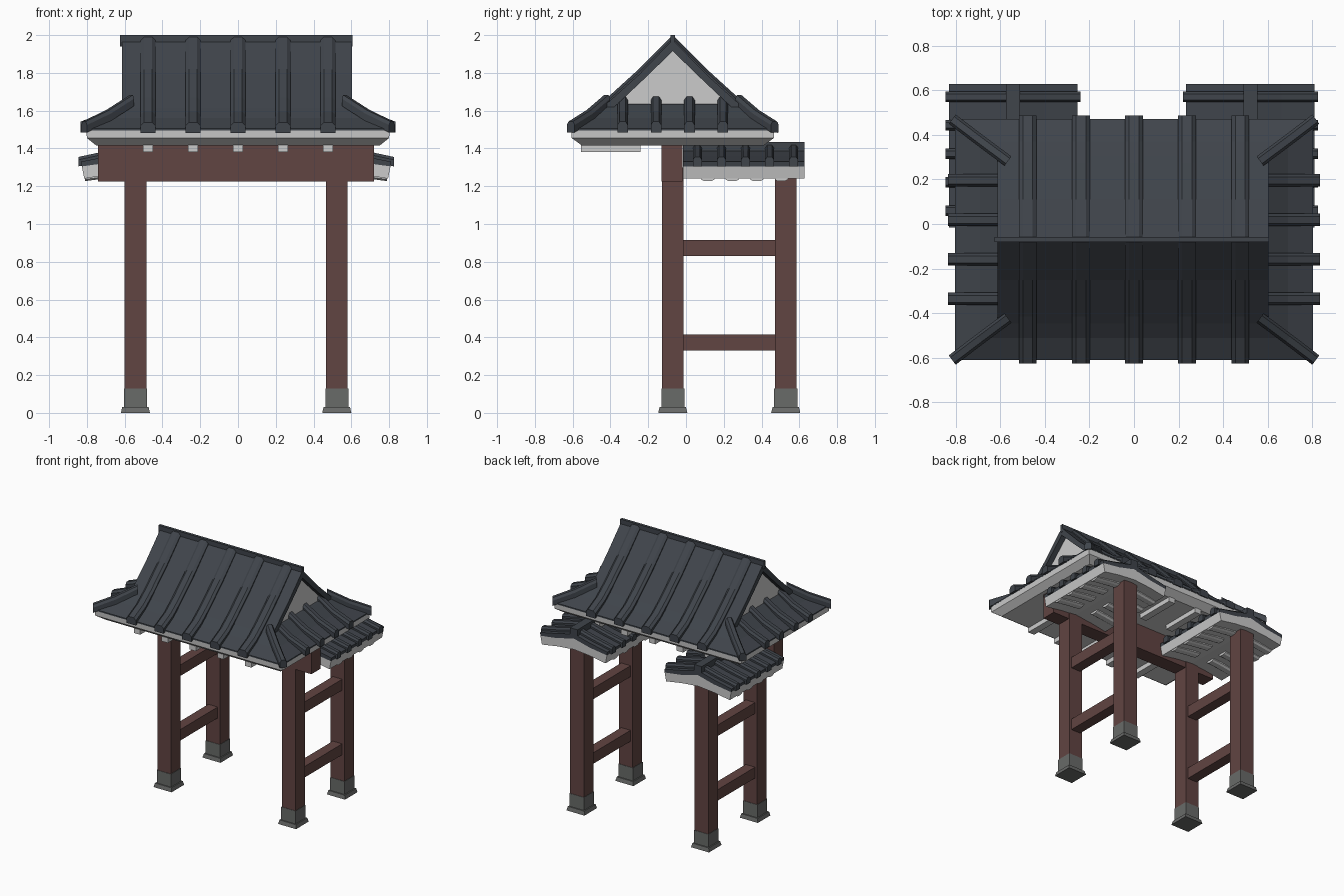
import bpy, bmesh
from mathutils import Vector

if "Cube" in bpy.data.objects:
    bpy.data.objects.remove(bpy.data.objects["Cube"])

CX, CY = -0.01, -0.07      # middle of the gate posts / main ridge line


def material(name, r, g, b):
    m = bpy.data.materials.new(name)
    m.diffuse_color = (r, g, b, 1)
    m.use_nodes = True
    m.node_tree.nodes["Principled BSDF"].inputs["Base Color"].default_value = m.diffuse_color
    return m


TILE = material("dark_tile", 0.05, 0.058, 0.07)
WOOD = material("red_wood", 0.12, 0.058, 0.054)
PLASTER = material("pale_plaster", 0.52, 0.52, 0.52)
STONE = material("grey_stone", 0.14, 0.145, 0.14)


def loft(name, rings, mat):
    """Closed flat-shaded solid through rings of equal point count."""
    bm = bmesh.new()
    vs = [[bm.verts.new(p) for p in r] for r in rings]
    n = len(rings[0])
    for a, b in zip(vs, vs[1:]):
        for i in range(n):
            j = (i + 1) % n
            bm.faces.new((a[i], a[j], b[j], b[i]))
    bm.faces.new(vs[0])
    bm.faces.new(vs[-1])
    bmesh.ops.recalc_face_normals(bm, faces=bm.faces)
    me = bpy.data.meshes.new(name)
    bm.to_mesh(me)
    bm.free()
    me.materials.append(mat)
    ob = bpy.data.objects.new(name, me)
    bpy.context.collection.objects.link(ob)
    return ob


def rect(cx, cy, hx, hy, z):
    return [(cx - hx, cy - hy, z), (cx + hx, cy - hy, z),
            (cx + hx, cy + hy, z), (cx - hx, cy + hy, z)]


def box(name, x0, x1, y0, y1, z0, z1, mat):
    c = ((x0 + x1) / 2, (y0 + y1) / 2, abs(x1 - x0) / 2, abs(y1 - y0) / 2)
    return loft(name, [rect(*c, z0), rect(*c, z1)], mat)


def rib(name, path, side, w, h, mat=TILE, sink=0.02):
    """Half-octagon tile cover swept along a path."""
    sec = [(-w, -sink), (-w, h * .5), (-w * .55, h), (w * .55, h), (w, h * .5), (w, -sink)]
    side = Vector(side).normalized()
    loft(name, [[Vector(p) + side * a + Vector((0, 0, b)) for a, b in sec] for p in path], mat)


def mirrored(half):
    """Mirror a half profile of (distance, z) starting on the centre line."""
    return [(-d, z) for d, z in reversed(half[1:])] + half


# posts, stone bases and side rails
for s, tag in ((-1, "left"), (1, "right")):
    x = CX + s * 0.533
    for y, end, top in ((CY, "front", 1.3), (0.528, "back", 1.3)):
        box(f"{end}_{tag}_post", x - .058, x + .058, y - .058, y + .058, 0.1, top, WOOD)
        loft(f"{end}_{tag}_base", [rect(x, y, .077, .077, 0), rect(x, y, .07, .07, .03),
                                   rect(x, y, .061, .061, .03), rect(x, y, .061, .061, .13)], STONE)
    for z in (0.33, 0.83):
        box(f"{tag}_rail", x - .04, x + .04, -.03, .49, z, z + .085, WOOD)

# lintel beam
box("lintel_beam", CX - .73, CX + .73, CY - .06, CY + .052, 1.225, 1.425, WOOD)

# main roof: pale eave board, lower hipped skirt
loft("eave_board", [rect(0, CY, .75, .48, 1.415), rect(0, CY, .80, .535, 1.455),
                    rect(0, CY, .803, .538, 1.5)], PLASTER)
SLOPE = [(0, 1.965), (.18, 1.785), (.345, 1.635), (.44, 1.56), (.54, 1.502)]
loft("hip_skirt", [rect(0, CY, .803, .54, 1.495), rect(0, CY, .803, .54, 1.505),
                   rect(0, CY, .69, .44, 1.56), rect(0, CY, .58, .345, 1.635)], TILE)

# upper gabled tile sheet and the pale gable wall inside it
outer = mirrored([(0, 1.975), (.18, 1.79), (.375, 1.615)])
inner = mirrored([(0, 1.915), (.16, 1.76), (.33, 1.60)])
sheet = outer + inner[::-1]
loft("gable_tile_sheet", [[(x, CY + d, z) for d, z in sheet] for x in (-.613, .603)], TILE)
wall = mirrored([(0, 1.93), (.33, 1.615)])
loft("gable_wall", [[(x, CY + d, z) for d, z in wall] for x in (-.572, .562)], PLASTER)
box("main_ridge", -.625, .605, CY - .011, CY + .011, 1.94, 2.0, TILE)

for s in (-1, 1):
    # tile covers and rafters on front and back slopes
    for i in range(-2, 3):
        x = i * 0.238
        path = [(x, CY + s * d, z) for d, z in SLOPE[:-1] + [(.556, 1.502)]]
        rib("slope_tile_cover", path, (1, 0, 0), .04, .035)
        box("eave_rafter", x - .027, x + .027, CY + s * .17, CY + s * .485, 1.38, 1.43, PLASTER)
    # tile covers on the side skirts
    for i in range(4):
        y = CY + (i - 1.5) * 0.177
        path = [(s * .55, y, 1.645), (s * .69, y, 1.56), (s * .833, y, 1.505)]
        rib("skirt_tile_cover", path, (0, 1, 0), .028, .037)
    # corner hip ridges
    for t in (-1, 1):
        path = [(s * .565, CY + t * .352, 1.645), (s * .69, CY + t * .445, 1.565),
                (s * .815, CY + t * .54, 1.505)]
        rib("hip_ridge", path, (-t * .6, s * .8, 0), .026, .038)

# small side roofs over the rails
tile_top = [(0, 1.395), (.14, 1.36), (.288, 1.33)]
tile_low = [(0, 1.36), (.14, 1.325), (.285, 1.305)]
slab_low = [(0, 1.275), (.14, 1.262), (.272, 1.24)]
Y0, Y1 = -.015, .628
for s, tag in ((-1, "left"), (1, "right")):
    x = CX + s * .532
    for nm, a, b, mat in (("tiles", tile_top, tile_low, TILE), ("eaves", tile_low, slab_low, PLASTER)):
        prof = mirrored(a) + mirrored(b)[::-1]
        loft(f"{tag}_side_roof_{nm}", [[(x + d, y, z) for d, z in prof] for y in (Y0, Y1)], mat)
    box(f"{tag}_side_ridge", x - .032, x + .032, Y0, Y1, 1.37, 1.435, TILE)
    for t in (-1, 1):
        for i in range(5):
            y = .06 + i * .1275
            path = [(x + t * d, y, z) for d, z in tile_top[:-1] + [(.303, 1.325)]]
            rib("side_tile_cover", path, (0, 1, 0), .024, .03)
        # rounded rafters under the side eaves
        for i in range(4):
            y = .115 + i * .13
            path = [(x + t * d, y, z) for d, z in ((.06, 1.27), (.14, 1.262), (.268, 1.245))]
            rib("side_rafter", path, (0, 1, 0), .035, -.018, PLASTER, -.01)
